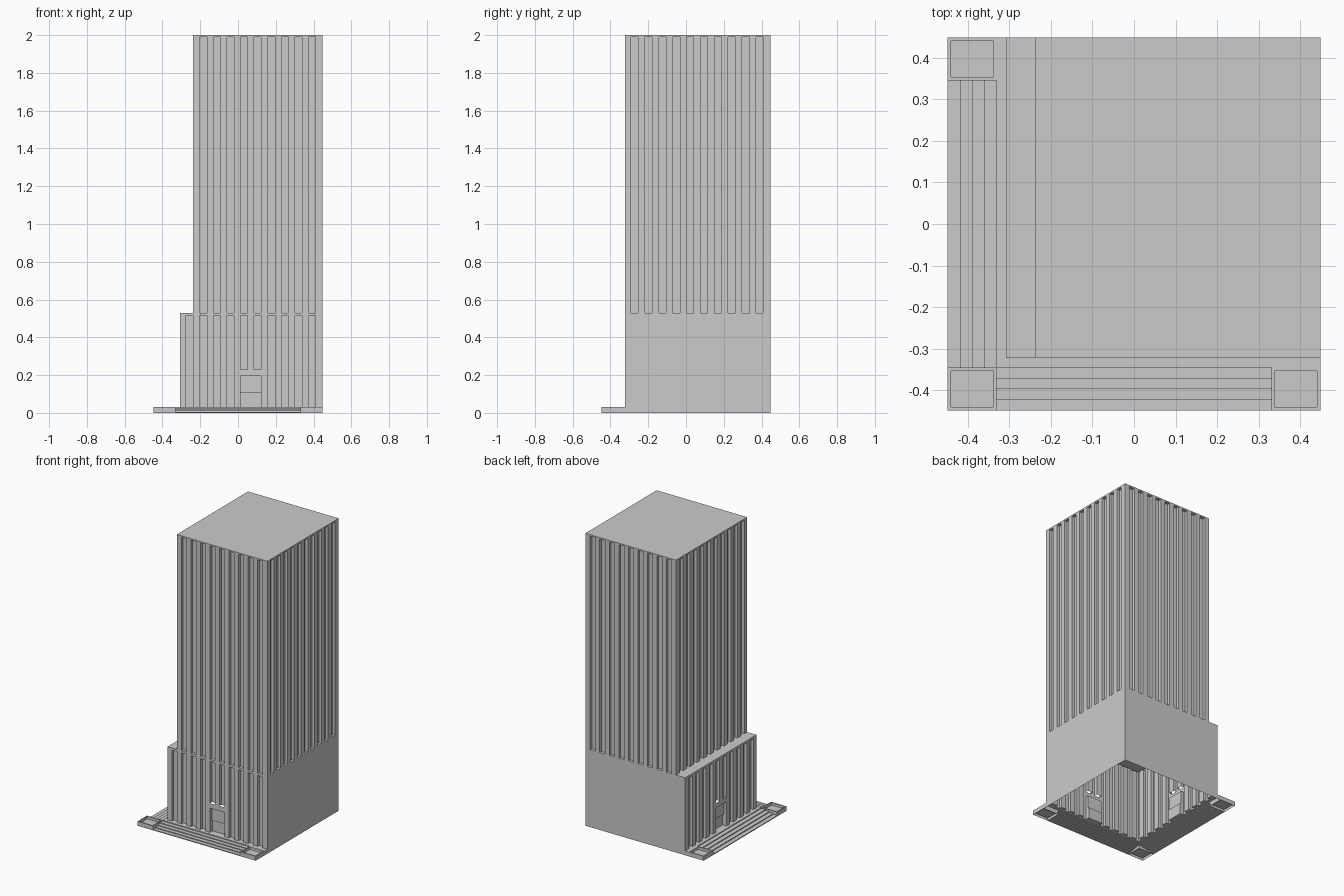
import bpy, bmesh
from mathutils import Vector

if "Cube" in bpy.data.objects:
    bpy.data.objects.remove(bpy.data.objects["Cube"])

O = 0.448                       # outer half size
XT, XB, YF = -0.238, -0.308, -0.322   # tower left, base left, front wall
PZ, BZ, TZ = 0.03, 0.53, 2.0    # platform, base top, roof heights
DEPTH, HALF = 0.02, 0.019       # flute depth and half width


def make(name, quads):
    """Object from a list of quads, shared corners welded."""
    bm = bmesh.new()
    for q in quads:
        bm.faces.new([bm.verts.new(p) for p in q])
    bmesh.ops.remove_doubles(bm, verts=bm.verts, dist=1e-5)
    me = bpy.data.meshes.new(name)
    bm.to_mesh(me)
    bm.free()
    ob = bpy.data.objects.new(name, me)
    bpy.context.collection.objects.link(ob)
    return ob


def wall(name, start, end, z0, z1, cuts=(), floor=False, gap=None):
    """Upright wall (left to right seen from outside) with rectangular recesses
    cuts = (u0, u1, z0, z1, depth), u measured from the start corner."""
    s, e = Vector((*start, 0)), Vector((*end, 0))
    u = (e - s).normalized()
    n = Vector((0, 0, 1)).cross(u)
    us = sorted({0, round((e - s).length, 5), *[round(v, 5) for c in cuts for v in c[:2]]})
    zs = sorted({z0, z1, *[v for c in cuts for v in c[2:4]]})
    P = lambda a, d, z: s + u * a + n * d + Vector((0, 0, z))

    def depth(i, j):
        a, z = (us[i] + us[i + 1]) / 2, (zs[j] + zs[j + 1]) / 2
        return max([c[4] for c in cuts if c[0] < a < c[1] and c[2] < z < c[3]], default=0)

    quads = []
    for i in range(len(us) - 1):
        for j in range(len(zs) - 1):
            a, b, lo, hi = us[i], us[i + 1], zs[j], zs[j + 1]
            d = depth(i, j)
            quads.append((P(a, d, lo), P(b, d, lo), P(b, d, hi), P(a, d, hi)))
            if i:
                l = depth(i - 1, j)
                if l != d:
                    quads.append((P(a, l, lo), P(a, d, lo), P(a, d, hi), P(a, l, hi)))
            below = depth(i, j - 1) if j else (0 if floor else d)
            if below != d and lo != gap:
                quads.append((P(a, below, lo), P(b, below, lo), P(b, d, lo), P(a, d, lo)))
    return make(name, quads)


def flutes(centres, start, lo, hi, door=None):
    """Flute recesses; the two at the door indices stop above the door."""
    cuts = []
    for i, c in enumerate(centres):
        a = abs(c - start)
        cuts.append((a - HALF, a + HALF, 0.23 if door and i in door else lo, hi, DEPTH))
    if door:
        a, b = sorted(abs(centres[k] - start) for k in door)
        cuts.append((a - HALF, b + HALF, PZ, 0.195, DEPTH))
        cuts.append((a - HALF, b + HALF, PZ, 0.105, DEPTH + 0.008))
    return cuts


def flat(name, x0, x1, y0, y1, z):
    return make(name, [[(x0, y0, z), (x1, y0, z), (x1, y1, z), (x0, y1, z)]])


fx = [-0.184 + 0.072 * i for i in range(9)]
fy = [-0.272 + 0.0735 * i for i in range(10)]

# Tower shaft: four fluted walls and the roof
wall("tower_front", (XT, YF), (O, YF), BZ, TZ, flutes(fx, XT, BZ, 1.99))
wall("tower_right", (O, YF), (O, O), BZ, TZ, flutes(fy, YF, BZ, 1.99))
wall("tower_back", (O, O), (XT, O), BZ, TZ, flutes(fx, O, BZ, 1.99))
wall("tower_left", (XT, O), (XT, YF), BZ, TZ, flutes(fy, O, BZ, 1.99))
flat("roof", XT, O, YF, O, TZ)

# Base storey: fluted street walls with doors, plain party walls, top slab
wall("base_front", (XB, YF), (O, YF), PZ, BZ,
     flutes([fx[0] - 0.072] + fx, XB, PZ, 0.515, (4, 5)), True, 0.23)
wall("base_left", (XB, O), (XB, YF), PZ, BZ,
     flutes(fy, O, PZ, 0.515, (4, 5)), True, 0.23)
wall("base_right", (O, YF), (O, O), 0, BZ)
wall("base_back", (O, O), (XB, O), 0, BZ)
flat("base_top", XB, O, YF, O, BZ)

# Platform around the base, with its exposed ends
SX, SY = 0.33, 0.345
flat("front_platform", -SX, O, -SY, YF, PZ)
flat("left_platform", -SX, XB, YF, O, PZ)
wall("front_platform_end", (O, -SY), (O, YF), 0, PZ)
wall("left_platform_end", (XB, O), (-SX, O), 0, PZ)


def steps(name, inner, length, place):
    """Four treads rising to the platform."""
    quads, w, h = [], (O - inner) / 4, PZ / 5
    prof = [(-O, 0)]
    for k in range(4):
        prof += [(-O + k * w, (k + 1) * h), (-O + (k + 1) * w, (k + 1) * h)]
    prof.append((-inner, PZ))
    for (a, za), (b, zb) in zip(prof, prof[1:]):
        quads.append((place(-length, a, za), place(length, a, za),
                      place(length, b, zb), place(-length, b, zb)))
    return make(name, quads)


steps("front_steps", SY, SX, lambda t, d, z: (t, d, z))
steps("left_steps", SX, SY, lambda t, d, z: (d, -t, z))


# Corner planters: open-bottomed boxes with a sunken top
def planter(name, x0, x1, y0, y1):
    quads, r, f = [], 0.008, 0.012
    out = [(x0, y0), (x1, y0), (x1, y1), (x0, y1)]
    inn = [(x0 + r, y0 + r), (x1 - r, y0 + r), (x1 - r, y1 - r), (x0 + r, y1 - r)]
    rings = [(out, 0), (out, PZ), (inn, PZ), (inn, f)]
    for (ra, za), (rb, zb) in zip(rings, rings[1:]):
        for k in range(4):
            m = (k + 1) % 4
            quads.append(((*ra[k], za), (*ra[m], za), (*rb[m], zb), (*rb[k], zb)))
    quads.append([(*p, f) for p in inn])
    return make(name, quads)


planter("front_left_planter", -O, -SX, -O, -SY)
planter("front_right_planter", SX, O, -O, -SY)
planter("back_left_planter", -O, -SX, SY, O)
